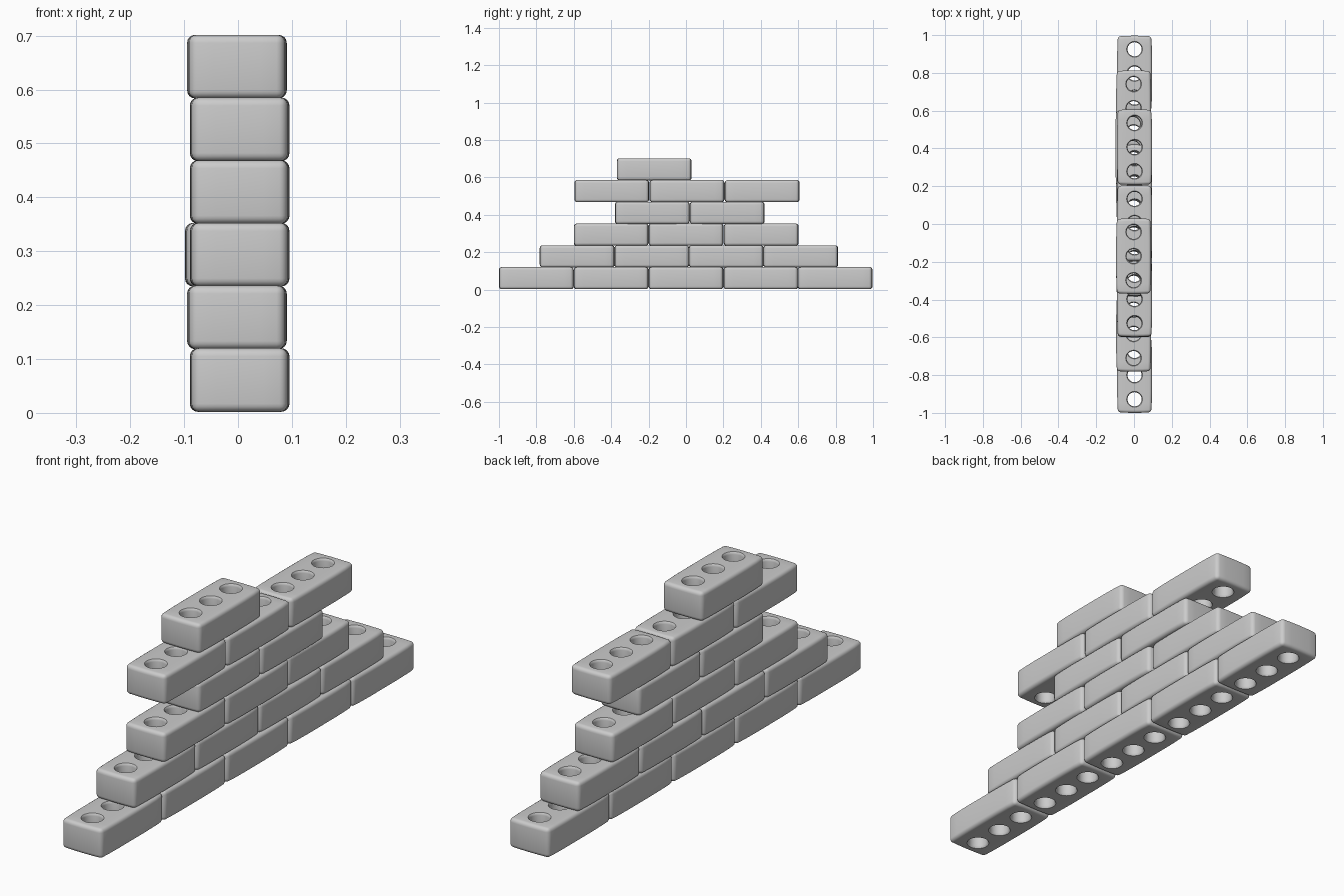
import bpy, bmesh, math

if "Cube" in bpy.data.objects:
    bpy.data.objects.remove(bpy.data.objects["Cube"])

HX, HY, HZ = 0.0925, 0.2, 0.059   # half sizes of one brick
HOLE_R, HOLE_STEP = 0.0375, 0.128


def new_object(name, bm):
    mesh = bpy.data.meshes.new(name)
    bm.to_mesh(mesh)
    bm.free()
    ob = bpy.data.objects.new(name, mesh)
    bpy.context.collection.objects.link(ob)
    return ob


def brick_block():
    # rounded block with slightly bowed sides and ends
    bm = bmesh.new()
    bmesh.ops.create_cube(bm, size=2)
    for v in bm.verts:
        v.co.x *= HX
        v.co.y *= HY
        v.co.z *= HZ
    bmesh.ops.bevel(bm, geom=bm.edges[:], offset=0.015, segments=4,
                    profile=0.5, affect='EDGES')
    cuts = [((0, t * HY, 0), (0, 1, 0)) for t in (-.75, -.45, 0, .45, .75)]
    cuts += [((t * HX, 0, 0), (1, 0, 0)) for t in (-.5, 0, .5)]
    for co, no in cuts:
        bmesh.ops.bisect_plane(bm, geom=bm.verts[:] + bm.edges[:] + bm.faces[:],
                               plane_co=co, plane_no=no)
    for v in bm.verts:
        x, y = v.co.x, v.co.y
        v.co.x = x * (1 - 0.05 * (y / HY) ** 4)
        v.co.y = y * (1 - 0.018 * (x / HX) ** 2)
    return new_object("brick_block", bm)


def hole_cutter():
    # three flared pins, each lofted from rings
    bm = bmesh.new()
    n = 28
    prof = [(-HZ - .01, .012), (-HZ, .0045), (-HZ + .004, .0015), (-HZ + .01, 0)]
    prof += [(-z, r) for z, r in reversed(prof)]
    for k in (-1, 0, 1):
        rings = [[bm.verts.new(((HOLE_R + r) * math.cos(2 * math.pi * i / n),
                                k * HOLE_STEP + (HOLE_R + r) * math.sin(2 * math.pi * i / n), z))
                  for i in range(n)] for z, r in prof]
        for a, b in zip(rings, rings[1:]):
            for i in range(n):
                j = (i + 1) % n
                bm.faces.new((a[i], a[j], b[j], b[i]))
        bm.faces.new(rings[0][::-1])
        bm.faces.new(rings[-1])
    return new_object("hole_cutter", bm)


# one master brick mesh with its holes cut
block, cutter = brick_block(), hole_cutter()
cutter.hide_render = True
mod = block.modifiers.new("holes", 'BOOLEAN')
mod.operation, mod.object, mod.solver = 'DIFFERENCE', cutter, 'EXACT'
bpy.context.view_layer.objects.active = block
block.select_set(True)
cutter.select_set(False)
bpy.ops.object.modifier_apply(modifier=mod.name)
bpy.ops.object.shade_smooth_by_angle(angle=math.radians(35))
bpy.data.objects.remove(cutter)

# courses from bottom to top: brick centres along y, x shift per brick
courses = [
    ([-.80, -.40, 0, .40, .797], [.003] * 5),
    ([-.582, -.183, .215, .613], [-.002] * 4),
    ([-.40, 0, .402], [.003, .003, -.006]),
    ([-.18, .22], [.003] * 2),
    ([-.397, .005, .407], [.003] * 3),
    ([-.17], [-.002]),
]
for row, (ys, xs) in enumerate(courses):
    for i, (y, x) in enumerate(zip(ys, xs)):
        ob = block.copy()
        ob.name = f"brick_row{row + 1}_{i + 1}"
        ob.location = (x, y, 0.061 + row * 0.1163)
        bpy.context.collection.objects.link(ob)
bpy.data.objects.remove(block)
